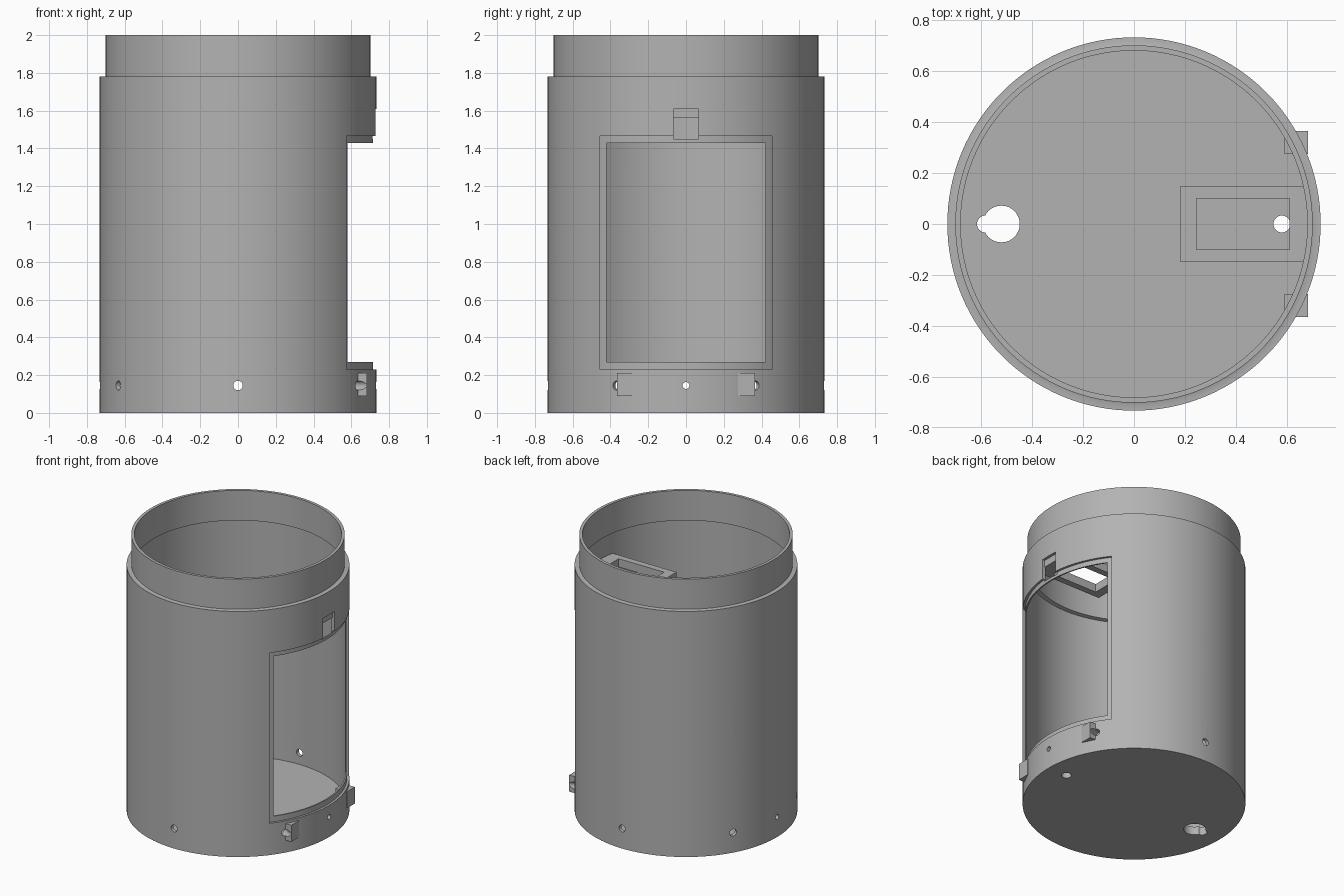
import bpy, bmesh, math
from mathutils import Matrix, Vector

if "Cube" in bpy.data.objects:
    bpy.data.objects.remove(bpy.data.objects["Cube"])

grey = bpy.data.materials.new("plain_grey")
grey.diffuse_color = (0.45, 0.45, 0.45, 1)
grey.use_nodes = True
grey.node_tree.nodes["Principled BSDF"].inputs["Base Color"].default_value = grey.diffuse_color


def finish(name, bm):
    bmesh.ops.recalc_face_normals(bm, faces=bm.faces)
    me = bpy.data.meshes.new(name)
    bm.to_mesh(me)
    bm.free()
    me.materials.append(grey)
    ob = bpy.data.objects.new(name, me)
    bpy.context.collection.objects.link(ob)
    return ob


def box(name, x, y, z):
    bm = bmesh.new()
    lo, hi = Vector((x[0], y[0], z[0])), Vector((x[1], y[1], z[1]))
    bmesh.ops.create_cube(bm, size=1, matrix=Matrix.Translation((lo + hi) / 2)
                          @ Matrix.Diagonal((*(hi - lo), 1)))
    return finish(name, bm)


def cylinder(name, r, length, matrix, seg=32):
    bm = bmesh.new()
    bmesh.ops.create_cone(bm, cap_ends=True, segments=seg, radius1=r, radius2=r,
                          depth=length, matrix=matrix)
    return finish(name, bm)


def lathe(name, profile, seg=128):
    bm = bmesh.new()
    vs = [bm.verts.new((r, 0, z)) for r, z in profile]
    es = [bm.edges.new(p) for p in zip(vs, vs[1:])]
    bmesh.ops.spin(bm, geom=vs + es, cent=(0, 0, 0), axis=(0, 0, 1),
                   angle=math.tau, steps=seg)
    bmesh.ops.remove_doubles(bm, verts=bm.verts, dist=1e-5)
    return finish(name, bm)


def cut(ob, cutter):
    cutter.hide_render = True
    mod = ob.modifiers.new("cut", 'BOOLEAN')
    mod.operation, mod.solver, mod.object = 'DIFFERENCE', 'EXACT', cutter
    bpy.context.view_layer.objects.active = ob
    bpy.ops.object.modifier_apply(modifier="cut")


# canister: floor, wall, shoulder and thinner neck
body = lathe("canister_body", [
    (0, 0), (0.732, 0), (0.732, 1.78), (0.706, 1.78), (0.701, 1.782), (0.701, 2),
    (0.68, 2), (0.68, 1.782), (0.706, 1.776), (0.706, 0.06), (0, 0.06)])

# door opening with a shallow rebate around it, and the latch slot above
rebate = box("rebate_cutter", (0.3, 1), (-0.455, 0.455), (0.23, 1.465))
core = cylinder("rebate_core", 0.716, 4, Matrix.Identity(4), 128)
cut(rebate, core)
door = box("door_cutter", (0.3, 1.1), (-0.42, 0.42), (0.27, 1.43))
slot = box("slot_cutter", (0.62, 1.1), (-0.065, 0.065), (1.45, 1.61))
cutters = [rebate, core, door, slot]
for c in (rebate, door, slot):
    cut(body, c)

# hinge tabs below the door
tabs = [box("hinge_tab", (0.59, 0.682), sorted((s * 0.275, s * 0.364)), (0.09, 0.21))
        for s in (-1, 1)]

# radial holes: six screw holes and two small ones
for angle, r in [(a, 0.025) for a in range(30, 360, 60)] + [(0, 0.018), (180, 0.018)]:
    m = (Matrix.Rotation(math.radians(angle), 4, 'Z')
         @ Matrix.Translation((0.75, 0, 0.145)) @ Matrix.Rotation(math.pi / 2, 4, 'Y'))
    hole = cylinder("hole_cutter", r, 0.5, m)
    cutters.append(hole)
    cut(body, hole)
    for s, tab in zip((330, 30), tabs):
        if angle == s:
            cut(tab, hole)

# floor holes: a keyhole and a small round hole
for x, r in ((-0.52, 0.072), (-0.583, 0.033), (0.58, 0.033)):
    hole = cylinder("floor_cutter", r, 0.4, Matrix.Translation((x, 0, 0)))
    cutters.append(hole)
    cut(body, hole)

# inner bracket frame above the door
frame = box("inner_bracket", (0.18, 0.712), (-0.147, 0.147), (1.56, 1.62))
window = box("bracket_cutter", (0.245, 0.61), (-0.1, 0.1), (1.4, 1.8))
cutters.append(window)
cut(frame, window)

for c in cutters:
    bpy.data.objects.remove(c)

# smooth curved walls, keep edges crisp
bpy.ops.object.select_all(action='DESELECT')
for ob in [body, frame] + tabs:
    ob.select_set(True)
bpy.context.view_layer.objects.active = body
bpy.ops.object.shade_smooth_by_angle(angle=math.radians(30))
